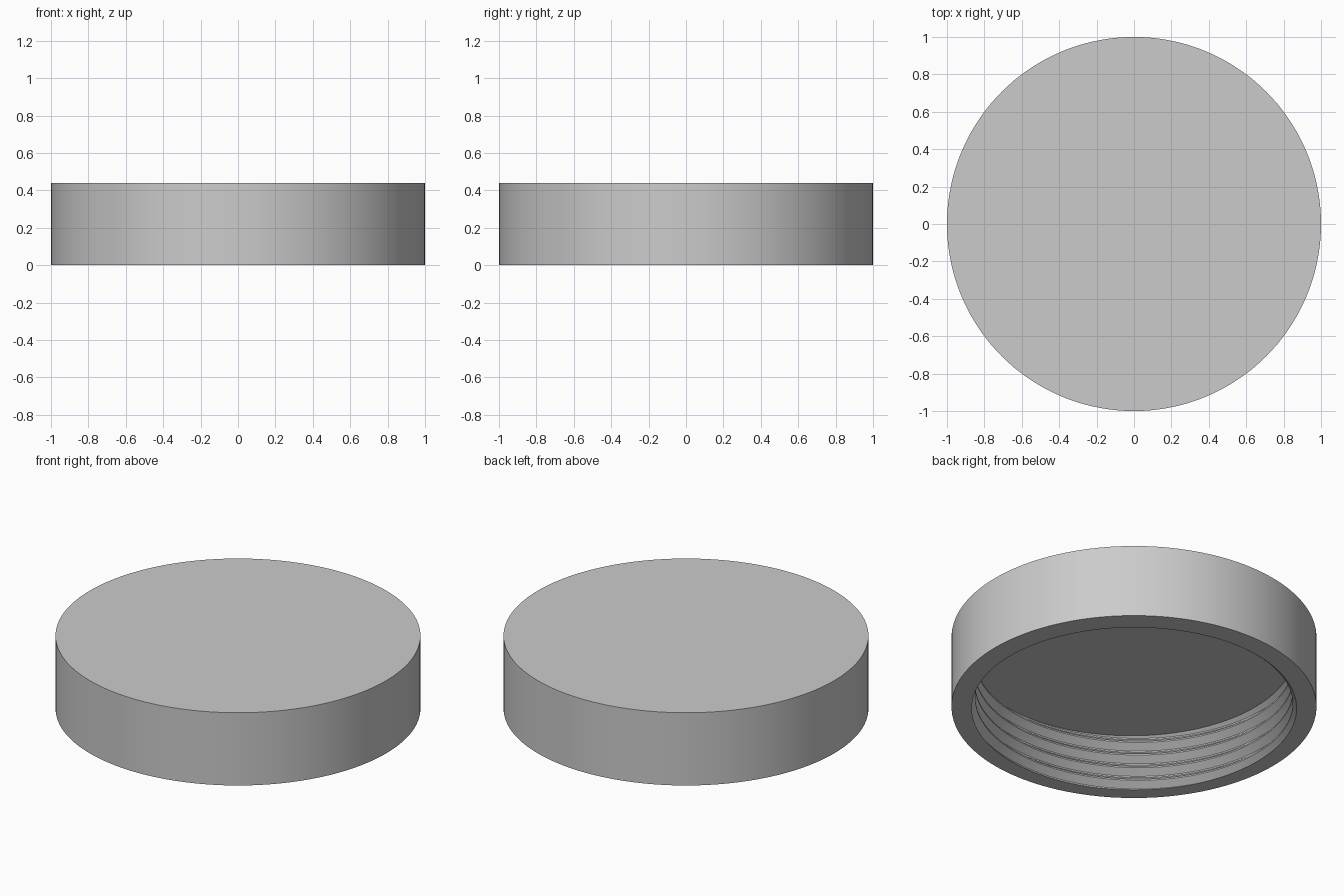
import bpy, bmesh, math

if "Cube" in bpy.data.objects:
    bpy.data.objects.remove(bpy.data.objects["Cube"], do_unlink=True)

HEIGHT, CEILING = 0.44, 0.335      # overall height, inside ceiling height
OUTER, ROOT, CREST = 1.0, 0.91, 0.87
PITCH, FLAT = 0.08, 0.05           # flat is half a crest or root, in turns
START = math.radians(45)           # where the thread crest meets the rim
SEGMENTS = 144

# Grey plastic
grey = bpy.data.materials.new("grey plastic")
grey.use_nodes = True
colour = (0.6, 0.6, 0.6, 1)
grey.diffuse_color = colour
grey.node_tree.nodes["Principled BSDF"].inputs["Base Color"].default_value = colour


def thread_radius(turns):
    """Radius of the V thread; whole turns are the crests."""
    d = abs(turns - round(turns))
    t = min(max((d - FLAT) / (0.5 - 2 * FLAT), 0), 1)
    return CREST + (ROOT - CREST) * t


bm = bmesh.new()


def ring_point(angle, radius, z):
    return bm.verts.new((radius * math.cos(angle), radius * math.sin(angle), z))


# Helix rows: both edges of every crest and root
rows = []
for k in range(-2, math.ceil(CEILING / PITCH) + 2):
    rows += [k - FLAT, k + FLAT, k + 0.5 - FLAT, k + 0.5 + FLAT]

# Each column runs from the top edge, down the outside and up the thread
columns = []
for j in range(SEGMENTS + 1):
    angle = START + 2 * math.pi * j / SEGMENTS
    turn = j / SEGMENTS
    column = [ring_point(angle, OUTER, HEIGHT), ring_point(angle, OUTER, 0)]
    for row in rows:
        z = min(max((row + turn) * PITCH, 0), CEILING)
        column.append(ring_point(angle, thread_radius(z / PITCH - turn), z))
    columns.append(column)

# Outside wall, rim and thread
for a, b in zip(columns, columns[1:]):
    for i in range(len(a) - 1):
        bm.faces.new((a[i], b[i], b[i + 1], a[i + 1]))

# Flat top and inside ceiling
bm.faces.new([c[0] for c in columns[:-1]])
hub = bm.verts.new((0, 0, CEILING))
for a, b in zip(columns, columns[1:]):
    bm.faces.new((a[-1], b[-1], hub))

# Join the seam and the rows that end at the rim and ceiling
bmesh.ops.remove_doubles(bm, verts=bm.verts, dist=0.00005)
bmesh.ops.recalc_face_normals(bm, faces=bm.faces)

mesh = bpy.data.meshes.new("screw_cap")
bm.to_mesh(mesh)
bm.free()
mesh.materials.append(grey)
cap = bpy.data.objects.new("screw_cap", mesh)
bpy.context.collection.objects.link(cap)

# Smooth round walls, crisp edges
bpy.ops.object.select_all(action="DESELECT")
cap.select_set(True)
bpy.context.view_layer.objects.active = cap
bpy.ops.object.shade_smooth_by_angle(angle=math.radians(30))
